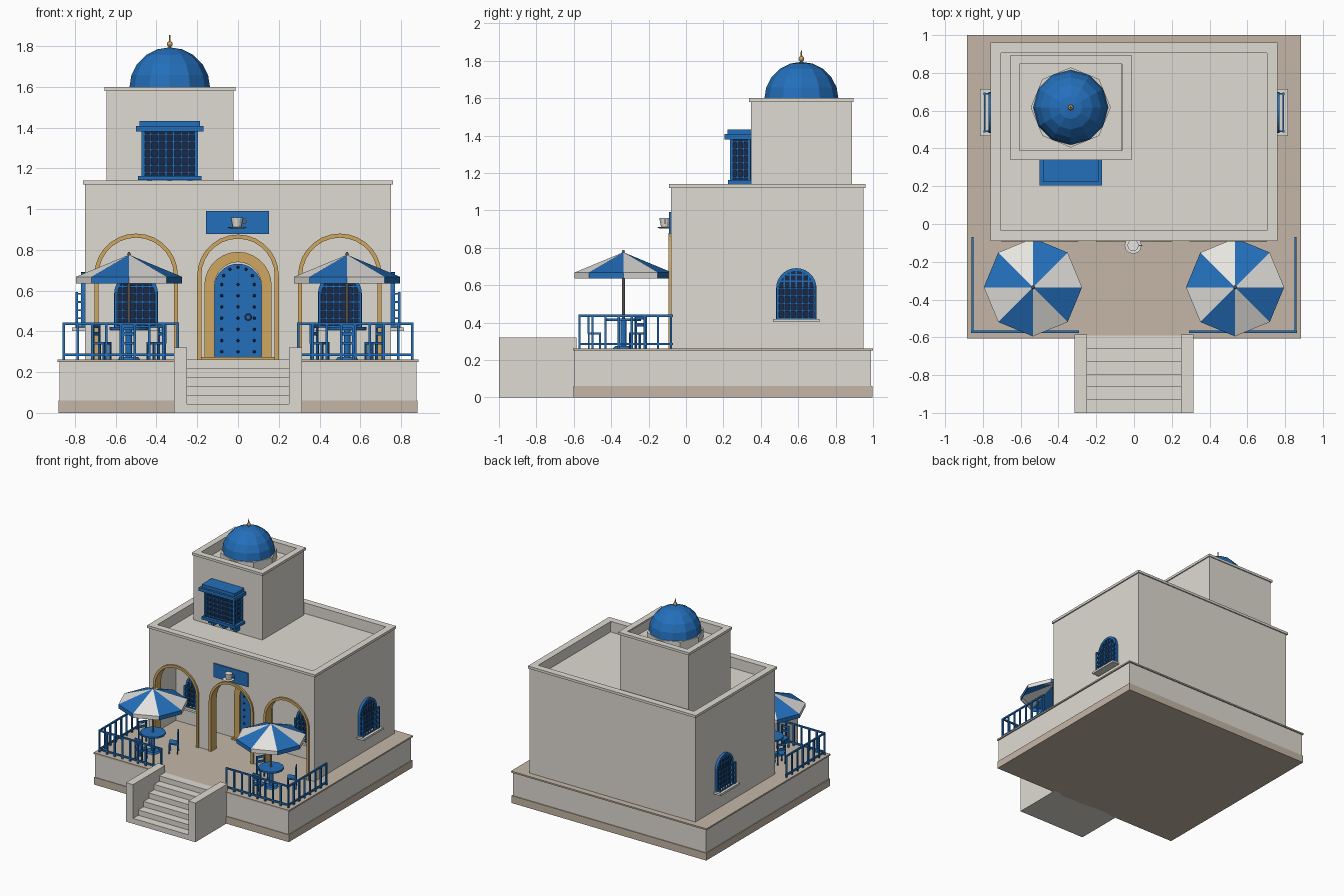
import bpy, bmesh, math
from mathutils import Matrix, Vector

if "Cube" in bpy.data.objects:
    bpy.data.objects.remove(bpy.data.objects["Cube"])

def material(name, col):
    m = bpy.data.materials.new(name)
    m.diffuse_color = (*col, 1)
    m.use_nodes = True
    m.node_tree.nodes["Principled BSDF"].inputs["Base Color"].default_value = m.diffuse_color
    return m

CREAM = material("cream plaster", (.74, .71, .65))
BLUE = material("sea blue", (.017, .16, .5))
GOLD = material("ochre trim", (.62, .39, .12))
TAN = material("tan stone", (.55, .47, .38))
DARK = material("dark glass", (.012, .022, .06))
WHITE = material("white", (.86, .84, .80))
POLE = material("grey wood", (.33, .29, .25))

def finish(bm, name, mats, M=None):
    bmesh.ops.recalc_face_normals(bm, faces=bm.faces)
    me = bpy.data.meshes.new(name)
    bm.to_mesh(me)
    bm.free()
    for m in (mats if isinstance(mats, list) else [mats]):
        me.materials.append(m)
    if M:
        me.transform(M)
    ob = bpy.data.objects.new(name, me)
    bpy.context.collection.objects.link(ob)
    return ob

def boxes(name, mat, items, M=None):
    """Each item: x0, x1, y0, y1, z0, z1."""
    bm = bmesh.new()
    for a, b, c, d, e, f in items:
        T = Matrix.Translation(((a + b) / 2, (c + d) / 2, (e + f) / 2)) @ Matrix.Diagonal((b - a, d - c, f - e, 1))
        bmesh.ops.create_cube(bm, size=1, matrix=T)
    return finish(bm, name, mat, M)

def cones(name, mat, items, seg=8, M=None):
    """Each item: location, bottom radius, top radius, height, matrix or None."""
    bm = bmesh.new()
    for loc, r1, r2, h, R in items:
        T = Matrix.Translation(loc) @ (R or Matrix())
        bmesh.ops.create_cone(bm, cap_ends=True, segments=seg, radius1=r1, radius2=r2, depth=h, matrix=T)
    return finish(bm, name, mat, M)

def prism(name, mat, pts, y0, y1, M=None):
    bm = bmesh.new()
    f = bm.faces.new([bm.verts.new((x, y0, z)) for x, z in pts])
    g = bmesh.ops.extrude_face_region(bm, geom=[f])["geom"]
    bmesh.ops.translate(bm, verts=[v for v in g if isinstance(v, bmesh.types.BMVert)], vec=(0, y1 - y0, 0))
    return finish(bm, name, mat, M)

def arch(cx, r, z0, zs, n=14):
    arc = [(cx - r * math.cos(math.pi * i / n), zs + r * math.sin(math.pi * i / n)) for i in range(n + 1)]
    return [(cx - r, z0)] + arc + [(cx + r, z0)]

def arch_band(name, mat, cx, ro, ri, z0, zs, y0, y1, M=None):
    return prism(name, mat, arch(cx, ro, z0, zs) + arch(cx, ri, z0, zs)[::-1], y0, y1, M)

def cut(ob, cutters):
    for c in cutters:
        c.hide_render = True
        m = ob.modifiers.new("cut", "BOOLEAN")
        m.object, m.operation, m.solver = c, "DIFFERENCE", "EXACT"
    bpy.context.view_layer.update()
    me = bpy.data.meshes.new_from_object(ob.evaluated_get(bpy.context.evaluated_depsgraph_get()))
    ob.modifiers.clear()
    ob.data = me
    for c in cutters:
        bpy.data.objects.remove(c)

def rim(name, x0, x1, y0, y1, z0, z1, w):
    boxes(name, CREAM, [(x0, x1, y0, y0 + w, z0, z1), (x0, x1, y1 - w, y1, z0, z1),
                        (x0, x0 + w, y0 + w, y1 - w, z0, z1), (x1 - w, x1, y0 + w, y1 - w, z0, z1)])

# terrace platform
boxes("plinth", TAN, [(-.882, .882, -.602, .997, 0, .06)])
boxes("platform_wall", CREAM, [(-.875, .875, -.597, .99, .06, .25)])
boxes("terrace_floor", TAN, [(-.885, .885, -.605, 1, .25, .262)])

# stairs with cheek walls
boxes("steps", CREAM, [(-.25, .25, -1 + .068 * i, -.59, .0437 * i, .0437 * (i + 1)) for i in range(6)])
boxes("stair_cheeks", CREAM, [(-.315, -.25, -1, -.585, 0, .32), (.25, .315, -1, -.585, 0, .32)])

# main building with porch and roof recess
ARCHES = [(-.5, .205), (0, .2), (.5, .205)]
house = boxes("house_walls", CREAM, [(-.75, .75, -.08, .95, .26, 1.13)])
cut(house, [boxes("roof_cut", CREAM, [(-.71, .71, -.04, .91, 1.05, 2)]),
            boxes("porch_cut", CREAM, [(-.71, .71, -.02, .21, .2, .97)])] +
    [prism("arch_cut", CREAM, arch(cx, r - .008, .2, .675), -.3, 0) for cx, r in ARCHES])
rim("roof_coping", -.76, .76, -.09, .96, 1.12, 1.14, .055)
for cx, r in ARCHES:
    arch_band("arch_trim", GOLD, cx, r, r - .02, .262, .675, -.093, -.018)

# door with frame, studs and ring handle
arch_band("door_frame", GOLD, 0, .165, .115, .262, .625, .185, .215)
boxes("door_sill", GOLD, [(-.18, .18, .17, .215, .26, .274)])
prism("door", BLUE, arch(0, .117, .27, .615), .195, .215)
RX = Matrix.Rotation(math.pi / 2, 4, "X")
spots = [(x, .3 + .055 * i) for x in (-.08, 0, .08) for i in range(7)]
spots += [(.08 * math.cos(a), .635 + .08 * math.sin(a)) for a in (.5, 1.05, 1.57, 2.09, 2.64)]
cones("door_studs", DARK, [((x, .192, z), .008, .005, .01, RX) for x, z in spots])
cones("door_handle", DARK, [((.05, .188, .47), .019, .019, .016, RX)], 12)
cones("door_handle_center", BLUE, [((.05, .179, .47), .009, .009, .004, RX)], 10)

# arched windows with projecting grilles
def window(M):
    r, z0, zs = .108, .418, .583
    prism("window_glass", DARK, arch(0, r - .008, z0, zs), -.008, .01, M)
    arch_band("window_frame", BLUE, 0, r, r - .018, z0, zs, -.02, .01, M)
    boxes("window_sill", CREAM, [(-.125, .125, -.065, .01, .402, .418)], M)
    t = .004
    bars = []
    for x in (-.066, -.033, 0, .033, .066):
        bars.append((x - t, x + t, -.016, -.008, zs, zs + math.sqrt(.1 ** 2 - x * x)))
        bars.append((x - t, x + t, -.045, -.037, z0, zs + .008))
    for z in (.62, .655):
        w = math.sqrt(.1 ** 2 - (z - zs) ** 2)
        bars.append((-w, w, -.016, -.008, z - t, z + t))
    for i in range(5):
        z = z0 + .006 + i * .04
        bars.append((-.1, .1, -.045, -.037, z - t, z + t))
        bars += [(s * .1 - t, s * .1 + t, -.045, 0, z - t, z + t) for s in (-1, 1)]
    bars += [(s * .1 - .006, s * .1 + .006, -.047, -.035, z0, zs + .01) for s in (-1, 1)]
    boxes("window_grille", BLUE, bars, M)

for s in (-1, 1):
    window(Matrix.Translation((s * .5, .21, 0)))
    window(Matrix.Translation((s * .75, .59, 0)) @ Matrix.Rotation(s * math.pi / 2, 4, "Z"))

# sign plate with cup and saucer
boxes("sign_plate", BLUE, [(-.158, .153, -.09, -.075, .878, .99)])
cones("cup", WHITE, [((-.005, -.113, .935), .02, .03, .05, None)], 12)
cones("saucer", WHITE, [((-.005, -.113, .908), .03, .045, .008, None)], 12)
boxes("cup_handle", WHITE, [(.018, .045, -.116, -.11, .948, .954), (.018, .045, -.116, -.11, .926, .932),
                            (.039, .045, -.116, -.11, .926, .954)])

# tower with dome
tower = boxes("tower", CREAM, [(-.645, -.022, .347, .887, 1.04, 1.59)])
cut(tower, [boxes("tower_roof_cut", CREAM, [(-.605, -.065, .388, .85, 1.52, 2)])])
rim("tower_coping", -.655, -.013, .338, .896, 1.58, 1.6, .05)
DX, DY = -.335, .617
cones("dome_drum", CREAM, [((DX, DY, 1.55), .212, .212, .09, None)])
bm = bmesh.new()
bmesh.ops.create_uvsphere(bm, u_segments=12, v_segments=10, radius=.198)
bmesh.ops.bisect_plane(bm, geom=bm.verts[:] + bm.edges[:] + bm.faces[:], plane_co=(0, 0, 0),
                       plane_no=(0, 0, -1), clear_outer=True)
bmesh.ops.holes_fill(bm, edges=[e for e in bm.edges if e.is_boundary])
finish(bm, "dome", BLUE, Matrix.Translation((DX, DY, 1.596)))
bm = bmesh.new()
bmesh.ops.create_uvsphere(bm, u_segments=10, v_segments=6, radius=.015)
finish(bm, "finial_ball", GOLD, Matrix.Translation((DX, DY, 1.81)))
cones("finial_spike", GOLD, [((DX, DY, 1.82), .007, .003, .07, None)])

# latticed bay window on the tower
boxes("bay_core", DARK, [(-.46, -.21, .25, .35, 1.16, 1.385)])
boxes("bay_slabs", BLUE, [(-.49, -.18, .225, .35, 1.142, 1.163), (-.5, -.17, .205, .35, 1.38, 1.407),
                          (-.483, -.187, .222, .35, 1.407, 1.432)])
bars = [(x - .008, x + .008, y - .008, y + .008, 1.15, 1.39) for x in (-.465, -.205) for y in (.243, .338)]
for i in range(1, 7):
    x = -.465 + .26 * i / 7
    bars.append((x - .004, x + .004, .24, .248, 1.15, 1.39))
for s in (-.465, -.205):
    bars += [(s - .004, s + .004, y - .004, y + .004, 1.15, 1.39) for y in (.275, .307)]
for i in range(6):
    z = 1.178 + i * .038
    bars.append((-.465, -.205, .24, .248, z - .004, z + .004))
    bars += [(s - .004, s + .004, .24, .345, z - .004, z + .004) for s in (-.465, -.205)]
boxes("bay_lattice", BLUE, bars)
boxes("bay_brackets", BLUE, [b for x in (-.435, -.335, -.235) for b in
                             ((x - .012, x + .012, .25, .35, 1.115, 1.145), (x - .012, x + .012, .29, .35, 1.08, 1.115))])

# railings, umbrellas, tables and chairs on both sides
for s in (-1, 1):
    side = Matrix.Diagonal((s, 1, 1, 1))
    t = .006
    rail = [(.29, .861, -.576, -.564, z - t, z + t) for z in (.285, .437)]
    rail += [(.849, .861, -.576, -.07, z - t, z + t) for z in (.285, .437)]
    rail += [(x - t, x + t, -.576, -.564, .26, .44) for x in [.296 + .07 * i for i in range(9)]]
    rail += [(.849, .861, y - t, y + t, .26, .44) for y in [-.5 + .07 * i for i in range(7)]]
    ob = boxes("railing", BLUE, rail, side)
    ob.data.flip_normals() if s < 0 else None

    base = Matrix.Translation((s * .535, -.335, 0))
    # striped eight-sided canopy with valance
    bm = bmesh.new()
    for k in range(8):
        a, b = [Vector((math.cos(q), math.sin(q), 0)) * .26 for q in (k * math.pi / 4, (k + 1) * math.pi / 4)]
        up, lo = Vector((0, 0, .668)), Vector((0, 0, .636))
        ring = [bm.verts.new(p) for p in (a + lo, b + lo, b + up, a + up)]
        top, under = bm.verts.new((0, 0, .776)), bm.verts.new((0, 0, .765))
        inner = [bm.verts.new(p) for p in (a * .98 + lo, b * .98 + lo, b * .98 + up, a * .98 + up)]
        for vs in (ring, (ring[3], ring[2], top), inner[::-1], (inner[2], inner[3], under),
                   (ring[1], ring[0], inner[0], inner[1])):
            bm.faces.new(vs).material_index = k % 2
    bmesh.ops.remove_doubles(bm, verts=bm.verts, dist=1e-5)
    finish(bm, "umbrella_canopy", [WHITE, BLUE], base)
    cones("umbrella_pole", POLE, [((0, 0, .517), .008, .008, .51, None), ((0, 0, .782), .01, .004, .014, None)], 8, base)
    cones("table", BLUE, [((0, 0, .415), .095, .095, .014, None), ((0, 0, .34), .016, .016, .15, None),
                          ((0, 0, .268), .055, .045, .012, None)], 12, base)
    # three chairs round each table
    for ang in (30, 150, 270):
        R = base @ Matrix.Rotation(math.radians(ang), 4, "Z") @ Matrix.Translation((.155, 0, 0))
        w, q = .035, .005
        chair = [(-w, w, -w, w, .335, .347)]
        chair += [(x - q, x + q, y - q, y + q, .262, .34) for x in (-.03, .03) for y in (-.03, .03)]
        chair += [(.026, .036, y - q, y + q, .34, .435) for y in (-.03, .03)]
        chair += [(.027, .035, -w, w, z, z + .018) for z in (.38, .417)]
        boxes("chair", BLUE, chair, R)
